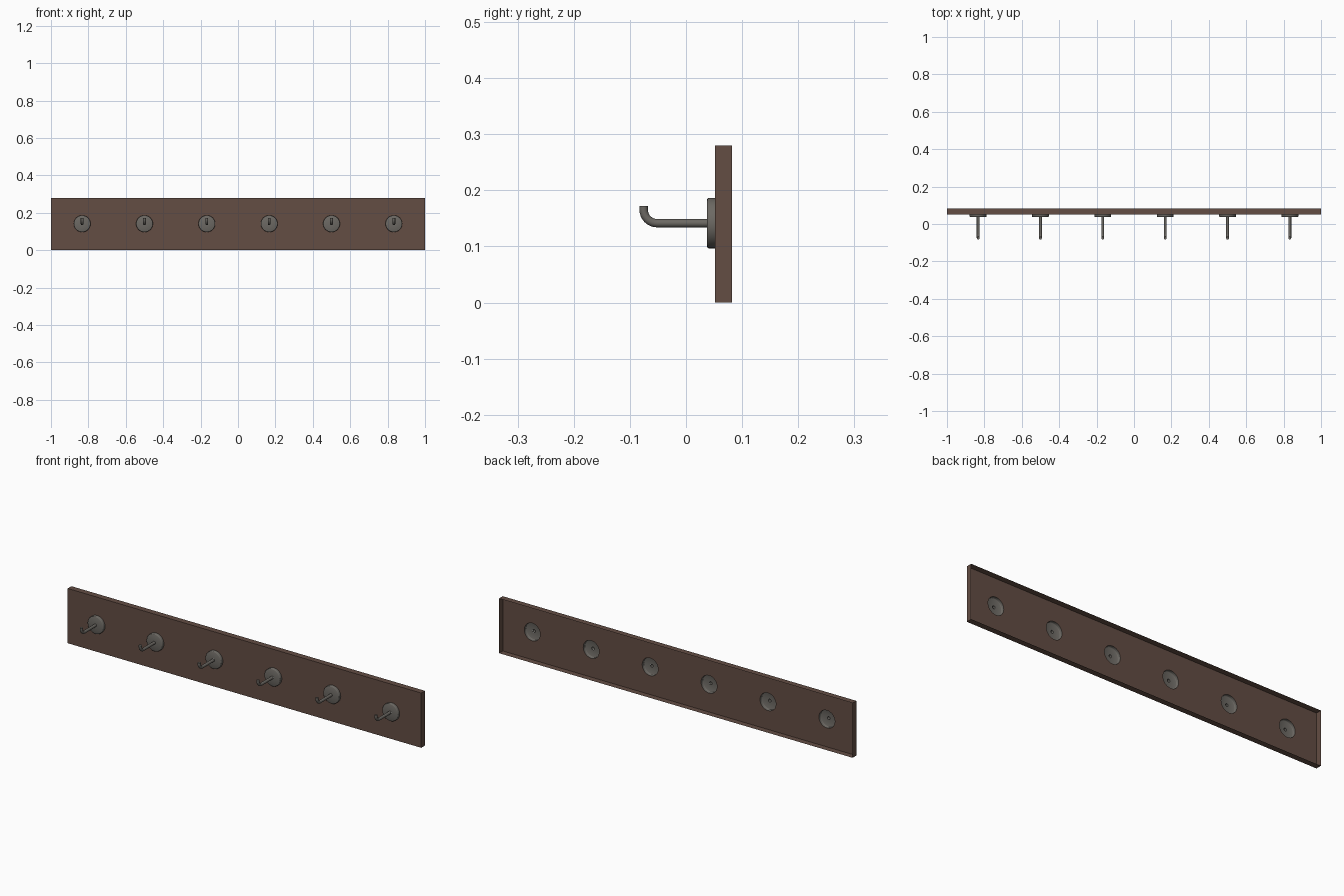
import bpy, bmesh, math
from mathutils import Vector

if "Cube" in bpy.data.objects:
    bpy.data.objects.remove(bpy.data.objects["Cube"])

HOOK_X = [(-5 + 2 * i) / 6 for i in range(6)]
FRONT, BACK, TOP = 0.052, 0.082, 0.28
HZ, DISC_R, ROD_R = 0.1415, 0.045, 0.0075
DISC_N, ROD_N = 32, 16


def material(name, color):
    m = bpy.data.materials.new(name)
    m.diffuse_color = (*color, 1)
    m.use_nodes = True
    m.node_tree.nodes["Principled BSDF"].inputs["Base Color"].default_value = m.diffuse_color
    return m


brown = material("brown_wood", (0.125, 0.074, 0.057))
grey = material("grey_metal", (0.150, 0.140, 0.125))


def add_mesh(name, bm, mat):
    me = bpy.data.meshes.new(name)
    bm.to_mesh(me)
    bm.free()
    me.materials.append(mat)
    return me


def add_object(name, me, x=0.0):
    ob = bpy.data.objects.new(name, me)
    ob.location.x = x
    bpy.context.collection.objects.link(ob)
    return ob


def loft(name, rings, n, cap_end, mat):
    """Join rings (y, z, tilt, radius) that run along -y and turn up by tilt."""
    bm = bmesh.new()
    loops = []
    for y, z, a, r in rings:
        n1, n2 = Vector((1, 0, 0)), Vector((0, math.sin(a), math.cos(a)))
        loops.append([bm.verts.new(Vector((0, y, z))
                      + r * (math.cos(t) * n1 + math.sin(t) * n2))
                      for t in (2 * math.pi * j / n for j in range(n))])
    for p, q in zip(loops, loops[1:]):
        for j in range(n):
            k = (j + 1) % n
            bm.faces.new((p[j], p[k], q[k], q[j]))
    if cap_end:
        bm.faces.new(loops[-1])
    return add_mesh(name, bm, mat)


# Board: hollow, open at the back, with a round opening behind each disc
bm = bmesh.new()


def closed_loop(points):
    vs = [bm.verts.new(p) for p in points]
    return vs, [bm.edges.new((v, vs[(i + 1) % len(vs)])) for i, v in enumerate(vs)]


corners = [(-1, 0), (1, 0), (1, TOP), (-1, TOP)]
outer, edges = closed_loop([(x, FRONT, z) for x, z in corners])
for hx in HOOK_X:
    ang = [2 * math.pi * j / DISC_N for j in range(DISC_N)]
    edges += closed_loop([(hx + DISC_R * math.cos(a), FRONT,
                           HZ + DISC_R * math.sin(a)) for a in ang])[1]
bmesh.ops.triangle_fill(bm, use_beauty=True, edges=edges, normal=(0, -1, 0))
bm.normal_update()
for f in bm.faces:
    if f.normal.y > 0:
        f.normal_flip()
rear = [bm.verts.new((x, BACK, z)) for x, z in corners]
for i in range(4):
    k = (i + 1) % 4
    bm.faces.new((outer[i], rear[i], rear[k], outer[k]))
add_object("board", add_mesh("board", bm, brown))

# Disc: shallow cup with a rounded front rim and a central opening
disc = loft("mount_disc", [
    (FRONT, HZ, 0, DISC_R), (0.0405, HZ, 0, DISC_R),
    (0.0385, HZ, 0, DISC_R - 0.001), (0.0375, HZ, 0, DISC_R - 0.003),
    (0.0375, HZ, 0, ROD_R)], DISC_N, False, grey)

# Hook: straight rod, quarter bend, short upright tip
R, tip_y = 0.024, -0.0755
path = [(0.0375, HZ, 0, ROD_R)]
for i in range(9):
    a = math.pi / 2 * i / 8
    path.append((tip_y + R - R * math.sin(a), HZ + R - R * math.cos(a), a, ROD_R))
path.append((tip_y, 0.172, math.pi / 2, ROD_R))
hook = loft("hook", path, ROD_N, True, grey)

for i, x in enumerate(HOOK_X):
    for part, me in (("mount_disc", disc), ("hook", hook)):
        ob = add_object(f"{part}_{i + 1}", me, x)
        if i == 0:
            bpy.ops.object.select_all(action='DESELECT')
            ob.select_set(True)
            bpy.context.view_layer.objects.active = ob
            for p in me.polygons:
                p.use_smooth = True
            me.set_sharp_from_angle(angle=math.radians(40))
